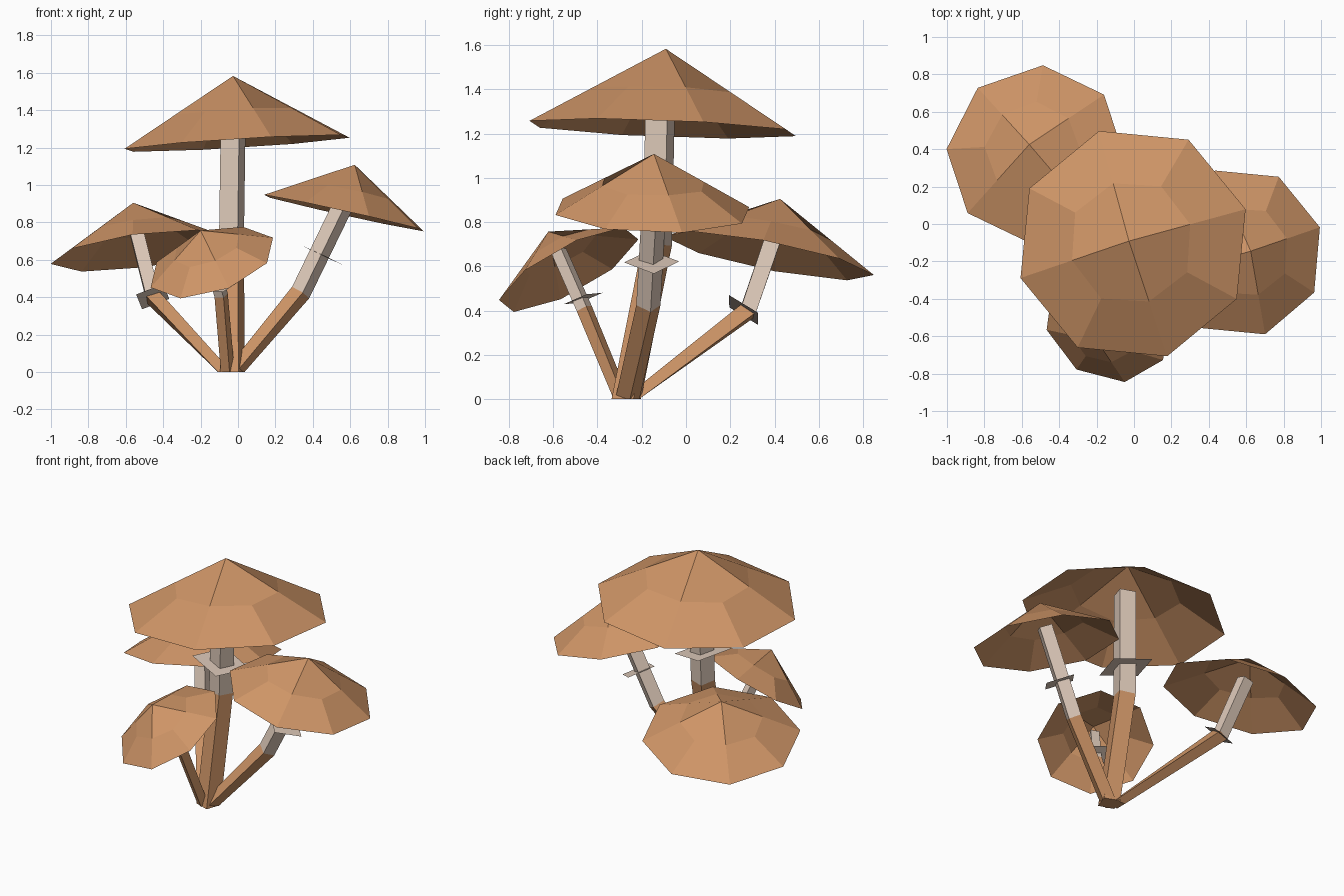
import bpy
import math
from mathutils import Vector

if "Cube" in bpy.data.objects:
    bpy.data.objects.remove(bpy.data.objects["Cube"])


def material(name, rgb):
    m = bpy.data.materials.new(name)
    m.diffuse_color = (*rgb, 1.0)
    m.use_nodes = True
    m.node_tree.nodes["Principled BSDF"].inputs["Base Color"].default_value = m.diffuse_color
    return m


BROWN = material("warm_brown", (0.62, 0.30, 0.135))
PALE = material("pale_beige", (0.72, 0.58, 0.48))


def frame(normal, azimuth):
    """Axes in a tilted plane; the first one points to the azimuth seen from above."""
    n = Vector(normal).normalized()
    a = math.radians(azimuth)
    u = Vector((math.cos(a), math.sin(a), 0))
    u.z = -(n.x * u.x + n.y * u.y) / n.z
    u.normalize()
    return u, n.cross(u)


def polygon(center, normal, azimuth, radius, sides=4):
    u, v = frame(normal, azimuth)
    angles = [2 * math.pi * k / sides for k in range(sides)]
    return [Vector(center) + radius * (math.cos(t) * u + math.sin(t) * v) for t in angles]


def make(name, verts, faces, mats, indices=None):
    me = bpy.data.meshes.new(name)
    me.from_pydata([tuple(v) for v in verts], [], faces)
    for m in mats:
        me.materials.append(m)
    if indices:
        for p, i in zip(me.polygons, indices):
            p.material_index = i
    me.update()
    ob = bpy.data.objects.new(name, me)
    bpy.context.collection.objects.link(ob)
    return ob


def cap(name, center, apex, radius, azimuth):
    """Open cone: four quads at the top, eight more down to an eight-sided rim."""
    c, top = Vector(center), Vector(apex)
    axis = top - c
    rim = polygon(c, axis, azimuth, radius, 8)
    mid = []
    for k, p in enumerate(rim):
        r, h = (0.525, 0.475) if k % 2 == 0 else (0.54, 0.46)
        mid.append(c + (p - c) * r + axis * h)
    faces = []
    for k in range(0, 8, 2):
        faces.append((0, 1 + k, 2 + k, 1 + (k + 2) % 8))
    for k in range(8):
        j = (k + 1) % 8
        faces.append((1 + k, 9 + k, 9 + j, 1 + j))
    make(name, [top] + mid + rim, faces, [BROWN])


def stem(name, base, bend, top, radius, azimuth):
    """Square stalk, brown up to the bend and pale above it."""
    a, b, t = Vector(base), Vector(bend), Vector(top)
    d1, d2 = (b - a).normalized(), (t - b).normalized()
    verts = polygon(a, (0, 0, 1), azimuth, radius)
    verts += polygon(b, d1 + d2, azimuth, radius)
    verts += polygon(t, d2, azimuth, radius)
    faces, idx = [(3, 2, 1, 0), (8, 9, 10, 11)], [0, 1]
    for s in range(2):
        for k in range(4):
            j = (k + 1) % 4
            faces.append((4 * s + k, 4 * s + j, 4 * s + 4 + j, 4 * s + 4 + k))
            idx.append(s)
    make(name, verts, faces, [BROWN, PALE], idx)


def ring(name, center, normal, radius, azimuth):
    make(name, polygon(center, normal, azimuth, radius), [(0, 1, 2, 3)], [PALE])


# Each mushroom: cap (center, apex, radius, azimuth),
# stem (base, bend, top, radius, azimuth), ring (center, normal, radius, azimuth)
MUSHROOMS = {
    "tall": (
        ((-0.005, -0.105, 1.223), (-0.027, -0.091, 1.583), 0.63, 17),
        ((-0.03, -0.27, 0), (-0.035, -0.13, 0.70), (-0.025, -0.115, 1.40), 0.074, 26),
        ((-0.04, -0.125, 0.895), (0.19, 0, 1), 0.178, 26)),
    "right": (
        ((0.567, -0.152, 0.85), (0.624, -0.145, 1.108), 0.458, 17.5),
        ((-0.02, -0.265, 0), (0.335, -0.17, 0.425), (0.59, -0.14, 0.95), 0.056, 12),
        ((0.46, -0.155, 0.62), (0.47, 0.02, 1), 0.125, 5)),
    "front": (
        ((-0.14, -0.53, 0.585), (-0.20, -0.622, 0.757), 0.355, 286),
        ((-0.055, -0.29, 0), (-0.09, -0.46, 0.41), (-0.165, -0.575, 0.67), 0.038, 15),
        ((-0.10, -0.465, 0.455), (-0.15, -0.33, 1), 0.095, 10)),
    "back": (
        ((-0.525, 0.375, 0.648), (-0.56, 0.425, 0.905), 0.483, 41),
        ((-0.07, -0.25, 0), (-0.455, 0.28, 0.40), (-0.545, 0.405, 0.76), 0.052, 45),
        ((-0.456, 0.26, 0.403), (-0.375, 0.70, 1), 0.11, 36)),
}

for label, (cap_args, stem_args, ring_args) in MUSHROOMS.items():
    cap(label + "_mushroom_cap", *cap_args)
    stem(label + "_mushroom_stem", *stem_args)
    ring(label + "_mushroom_ring", *ring_args)
